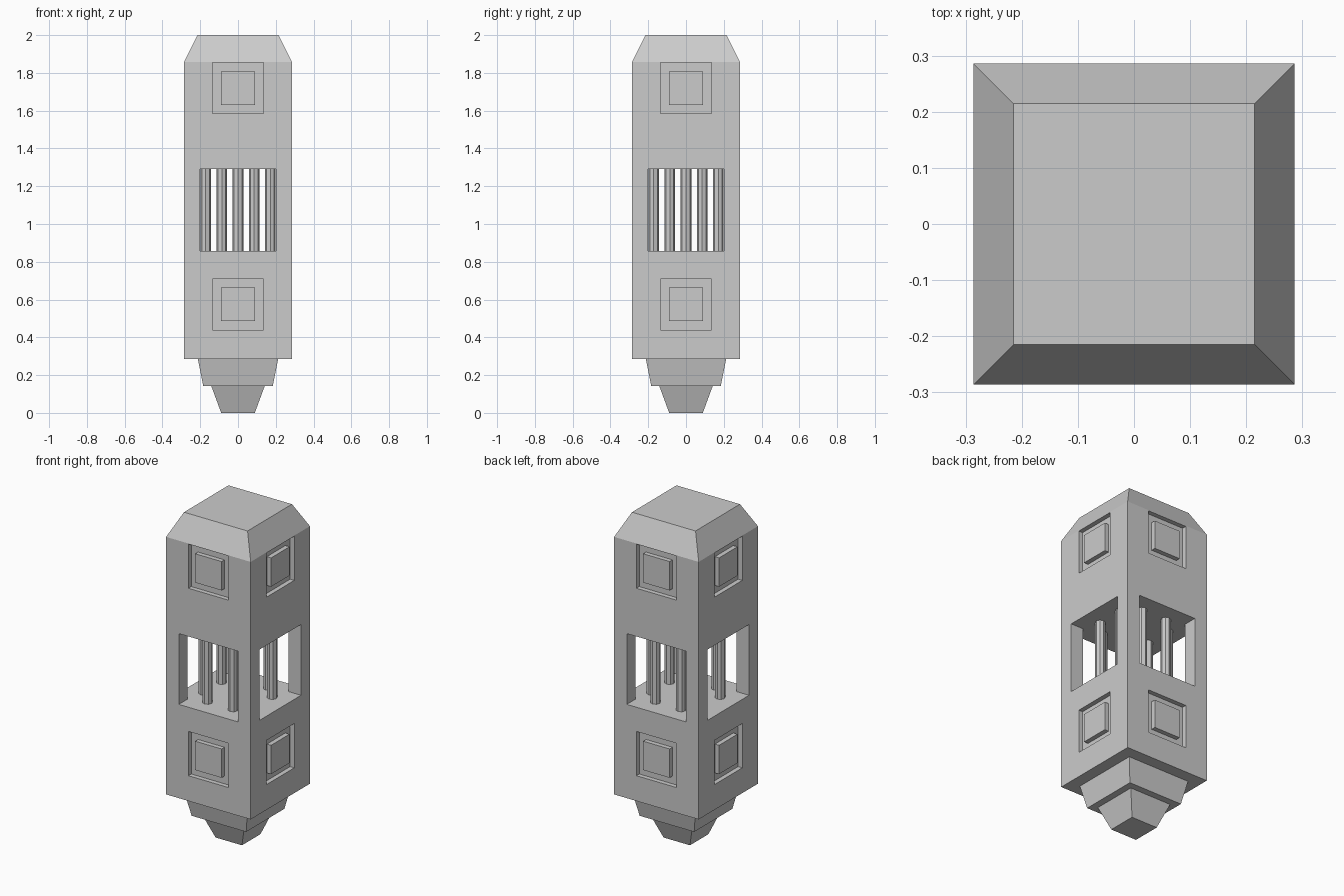
import bpy, bmesh, math

if "Cube" in bpy.data.objects:
    bpy.data.objects.remove(bpy.data.objects["Cube"])

HALF = 0.2857            # half width of the shaft
DEPTH = 0.028            # recess depth
WIN_LO, WIN_HI = 0.858, 1.29


def finish(name, bm):
    bmesh.ops.recalc_face_normals(bm, faces=bm.faces)
    mesh = bpy.data.meshes.new(name)
    bm.to_mesh(mesh)
    bm.free()
    ob = bpy.data.objects.new(name, mesh)
    bpy.context.collection.objects.link(ob)
    return ob


def square_loft(name, profile):
    """Closed solid from (half width, z) square rings, bottom to top."""
    bm = bmesh.new()
    rings = [[bm.verts.new((sx * h, sy * h, z))
              for sx, sy in ((-1, -1), (1, -1), (1, 1), (-1, 1))]
             for h, z in profile]
    for a, b in zip(rings, rings[1:]):
        for i in range(4):
            j = (i + 1) % 4
            bm.faces.new((a[i], a[j], b[j], b[i]))
    bm.faces.new(rings[0][::-1])
    bm.faces.new(rings[-1])
    return finish(name, bm)


def box(name, lo, hi):
    bm = bmesh.new()
    bmesh.ops.create_cube(bm, size=1)
    for v in bm.verts:
        v.co = [lo[k] + (v.co[k] + 0.5) * (hi[k] - lo[k]) for k in range(3)]
    return finish(name, bm)


def cut(target, cutter):
    mod = target.modifiers.new("cut", 'BOOLEAN')
    mod.operation = 'DIFFERENCE'
    mod.solver = 'EXACT'
    mod.object = cutter
    cutter.hide_render = True
    bpy.context.view_layer.objects.active = target
    bpy.ops.object.modifier_apply(modifier=mod.name)
    bpy.data.objects.remove(cutter)


# Shaft with chamfered cap
shaft = square_loft("shaft", [(HALF, 0.2857), (HALF, 1.8575), (0.2145, 2.0)])

# Window openings through both directions
cut(shaft, box("window_cutter_y", (-0.2, -0.5, WIN_LO), (0.2, 0.5, WIN_HI)))
cut(shaft, box("window_cutter_x", (-0.5, -0.2, WIN_LO), (0.5, 0.2, WIN_HI)))

# Recessed panels with a flush central pad, two on each side
for zc in (0.575, 1.719):
    for i in range(4):
        angle = i * math.pi / 2
        cutter = box("panel_cutter", (-0.135, -0.4, zc - 0.135),
                     (0.135, -HALF + DEPTH, zc + 0.135))
        cutter.rotation_euler.z = angle
        bpy.context.view_layer.update()
        cut(shaft, cutter)
        pad = box("panel_pad", (-0.089, -HALF, zc - 0.088),
                  (0.089, -HALF + DEPTH, zc + 0.088))
        pad.rotation_euler.z = angle

# Stepped tapering foot
square_loft("upper_foot", [(0.184, 0.1435), (0.2125, 0.2857)])
square_loft("lower_foot", [(0.089, 0.0), (0.142, 0.1435)])

# Vertical bars: a pair behind each window and one in the centre
spots = [(0, 0)]
for s in (-1, 1):
    for t in (-1, 1):
        spots += [(s * 0.086, t * 0.171), (s * 0.171, t * 0.086)]
for x, y in spots:
    bpy.ops.mesh.primitive_cylinder_add(
        vertices=8, radius=0.0285, depth=WIN_HI - WIN_LO,
        location=(x, y, (WIN_LO + WIN_HI) / 2))
    bpy.context.object.name = "bar"
